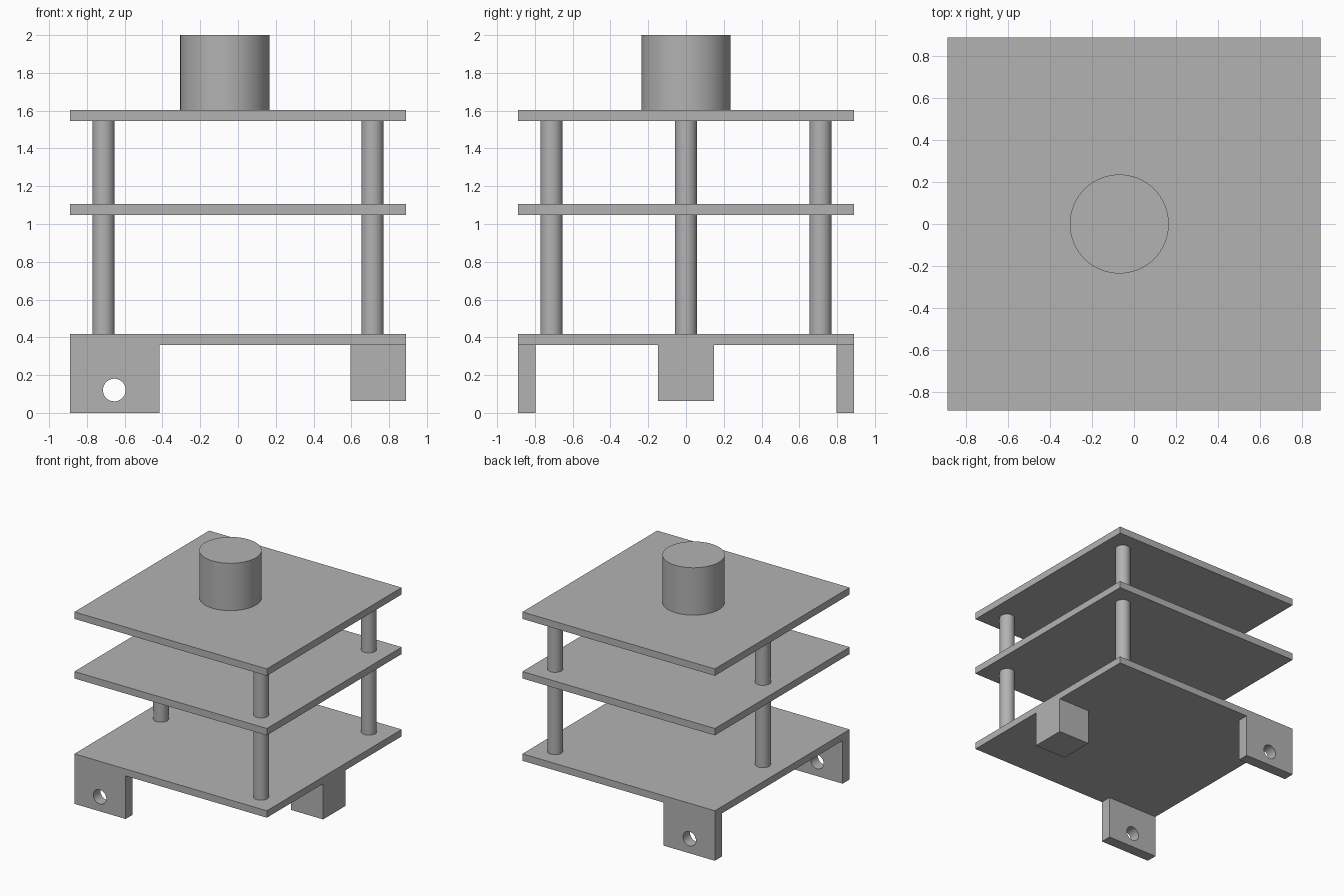
import bpy

default = bpy.data.objects.get("Cube")
if default:
    bpy.data.objects.remove(default, do_unlink=True)

grey = bpy.data.materials.new("plain grey")
grey.use_nodes = True
COLOUR = (0.45, 0.45, 0.45, 1)
grey.diffuse_color = COLOUR
grey.node_tree.nodes["Principled BSDF"].inputs["Base Color"].default_value = COLOUR

HALF = 0.89      # half width of the square plates
THICK = 0.058    # plate thickness
BASE, MIDDLE, TOP = 0.36, 1.048, 1.546   # undersides of the plates


def box(name, low, high):
    bpy.ops.mesh.primitive_cube_add(size=1, location=[(a + b) / 2 for a, b in zip(low, high)])
    ob = bpy.context.object
    ob.name = name
    ob.scale = [b - a for a, b in zip(low, high)]
    bpy.ops.object.transform_apply(location=False, rotation=False, scale=True)
    ob.data.materials.append(grey)
    return ob


def cylinder(name, radius, depth, centre, rotation=(0, 0, 0)):
    bpy.ops.mesh.primitive_cylinder_add(vertices=64, radius=radius, depth=depth,
                                        location=centre, rotation=rotation)
    ob = bpy.context.object
    ob.name = name
    ob.data.materials.append(grey)
    bpy.ops.object.shade_smooth_by_angle()
    return ob


def combine(target, tool, operation):
    mod = target.modifiers.new("combine", 'BOOLEAN')
    mod.operation, mod.solver, mod.object = operation, 'EXACT', tool
    bpy.context.view_layer.objects.active = target
    bpy.ops.object.modifier_apply(modifier=mod.name)
    bpy.data.objects.remove(tool, do_unlink=True)


# Three stacked plates
plates = {}
for name, z in (("base_plate", BASE), ("middle_plate", MIDDLE), ("top_plate", TOP)):
    plates[name] = box(name, (-HALF, -HALF, z), (HALF, HALF, z + THICK))

# Side brackets, one piece with the base plate, each with an axle hole
for y0, y1 in ((-HALF, -0.797), (0.797, HALF)):
    bracket = box("bracket", (-HALF, y0, 0), (-0.416, y1, BASE + THICK))
    combine(plates["base_plate"], bracket, 'UNION')
hole = cylinder("axle_hole", 0.06, 3, (-0.655, 0, 0.121), (1.5708, 0, 0))
combine(plates["base_plate"], hole, 'DIFFERENCE')
bpy.context.view_layer.objects.active = plates["base_plate"]
plates["base_plate"].select_set(True)
bpy.ops.object.shade_smooth_by_angle()

# Support block under the edge opposite the brackets
box("support_block", (0.595, -0.147, 0.062), (HALF, 0.147, BASE))

# Three posts between each pair of plates
for level, low, high in (("lower", BASE + THICK, MIDDLE), ("upper", MIDDLE + THICK, TOP)):
    for side, x, y in (("front", 0.712, -0.712), ("back", 0.712, 0.712), ("right", -0.712, 0)):
        cylinder(f"{level}_{side}_post", 0.059, high - low, (x, y, (low + high) / 2))

# Drum on the top plate
drum_low = TOP + THICK
cylinder("top_drum", 0.236, 2 - drum_low, (-0.07, 0, (2 + drum_low) / 2))
